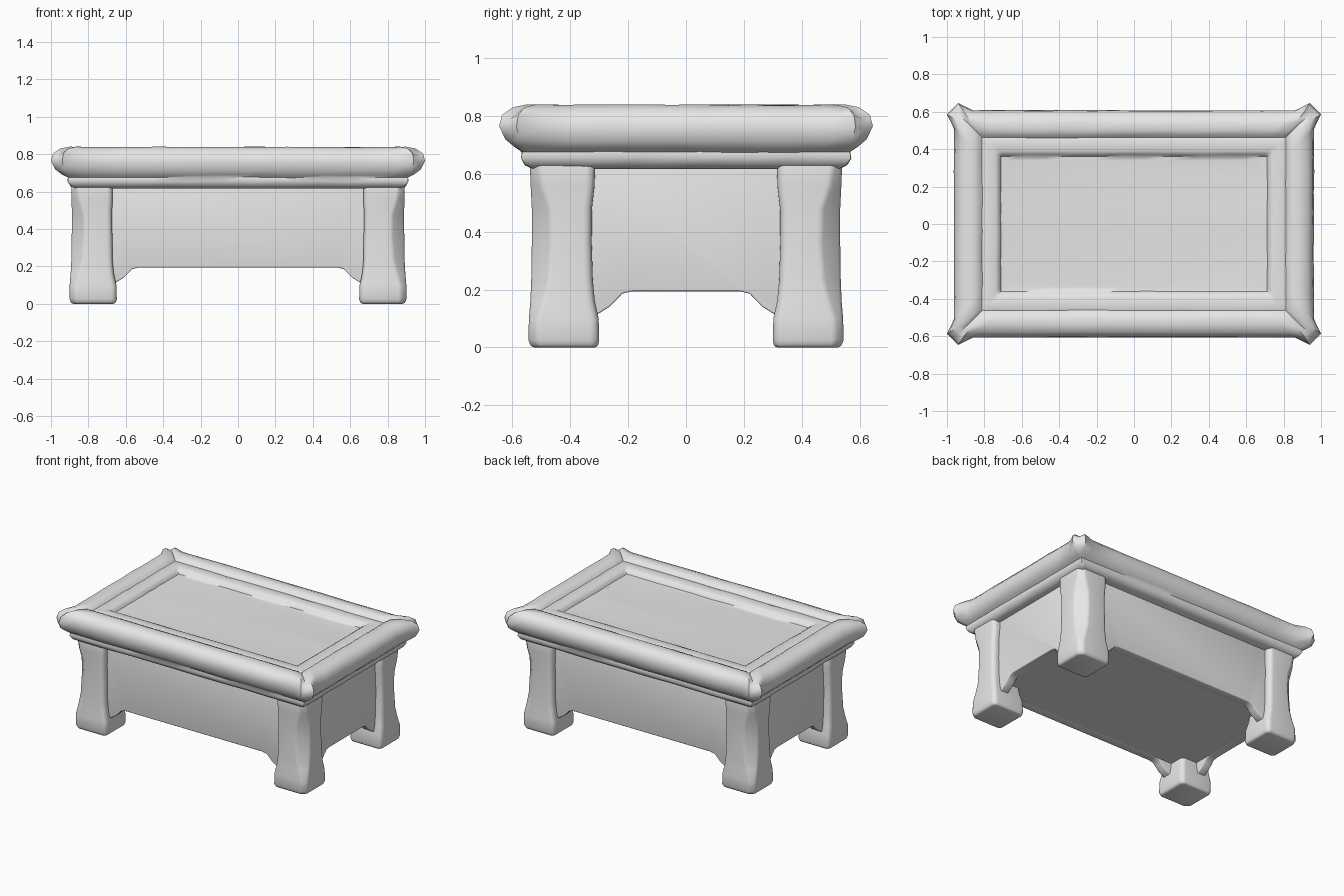
import bpy, bmesh, math, random

if "Cube" in bpy.data.objects:
    bpy.data.objects.remove(bpy.data.objects["Cube"])
random.seed(4)

stone = bpy.data.materials.new("light grey stone")
stone.diffuse_color = (0.8, 0.8, 0.8, 1)
stone.use_nodes = True
stone.node_tree.nodes["Principled BSDF"].inputs["Base Color"].default_value = stone.diffuse_color


def make(name, bm, bevel=0.0, angle=35):
    bmesh.ops.recalc_face_normals(bm, faces=bm.faces)
    me = bpy.data.meshes.new(name)
    bm.to_mesh(me)
    bm.free()
    me.materials.append(stone)
    ob = bpy.data.objects.new(name, me)
    bpy.context.collection.objects.link(ob)
    bpy.ops.object.select_all(action='DESELECT')
    ob.select_set(True)
    bpy.context.view_layer.objects.active = ob
    if bevel:
        m = ob.modifiers.new("soft edges", 'BEVEL')
        m.width, m.segments, m.limit_method = bevel, 3, 'ANGLE'
        m.angle_limit = math.radians(40)
        bpy.ops.object.modifier_apply(modifier=m.name)
    bpy.ops.object.shade_smooth_by_angle(angle=math.radians(angle))
    return ob


def loft(bm, rings):
    loops = [[bm.verts.new(p) for p in r] for r in rings]
    n = len(loops[0])
    for a, b in zip(loops, loops[1:]):
        for i in range(n):
            j = (i + 1) % n
            bm.faces.new((a[i], a[j], b[j], b[i]))
    bm.faces.new(loops[0])
    bm.faces.new(loops[-1])


# Top slab: rectangular rings with forked, notched mitre corners
def ring(hx, hy, z, e, dip, wob):
    key = []
    for sx, sy in ((1, 1), (-1, 1), (-1, -1), (1, -1)):
        c = [(hx, hy - .1, 0), (hx + e, hy - .022, e * .25), (hx + e * .2, hy + e * .2, -dip),
             (hx - .022, hy + e, e * .25), (hx - .1, hy, 0)]
        if sx * sy < 0:
            c.reverse()
        key.append([(sx * x, sy * y, z + dz) for x, y, dz in c])
    pts = []
    for k in range(4):
        pts += key[k]
        a, b = key[k][-1], key[(k + 1) % 4][0]
        for i in range(1, 9):
            t = i / 9
            pts.append([a[d] + (b[d] - a[d]) * t + random.uniform(-wob, wob) for d in range(3)])
    return pts


profile = [  # half x, half y, z, corner flare, mitre dip
    (.87, .53, .618, 0, 0), (.895, .555, .63, 0, 0), (.91, .57, .655, 0, 0),
    (.908, .566, .675, 0, 0), (.93, .58, .688, .01, 0), (.952, .598, .712, .026, 0),
    (.962, .608, .755, .038, 0), (.955, .602, .795, .034, .006), (.93, .578, .825, .02, .014),
    (.89, .54, .838, .008, .016), (.85, .50, .838, 0, .014), (.828, .478, .828, 0, .01),
    (.812, .462, .812, 0, 0), (.795, .445, .817, 0, 0), (.74, .39, .816, 0, 0),
    (.722, .372, .806, 0, 0), (.712, .36, .786, 0, 0), (.69, .34, .784, 0, 0)]
bm = bmesh.new()
loft(bm, [ring(*p, .002) for p in profile])
make("top_slab", bm, angle=50)

# Legs: flared foot, narrower shaft, chamfered outer corner
sections = [  # z, x0, x1, y0, y1, outer chamfer
    (0, .655, .892, .305, .535, .03), (.025, .648, .90, .30, .545, .03),
    (.10, .65, .90, .302, .543, .03), (.16, .664, .895, .315, .538, .045),
    (.23, .67, .891, .322, .535, .06), (.36, .672, .889, .326, .533, .068),
    (.48, .674, .888, .325, .533, .064), (.56, .67, .89, .316, .537, .04),
    (.64, .67, .892, .314, .54, .03)]
for sx in (-1, 1):
    for sy in (-1, 1):
        bm = bmesh.new()
        rings = []
        for z, x0, x1, y0, y1, c in sections:
            k = .018
            loop = [(x0 + k, y0), (x1 - k, y0), (x1, y0 + k), (x1, y1 - c),
                    (x1 - c, y1), (x0 + k, y1), (x0, y1 - k), (x0, y0 + k)]
            rings.append([(sx * x, sy * y, z) for x, y in loop])
        loft(bm, rings)
        make(("front" if sy < 0 else "back") + ("_left" if sx < 0 else "_right") + "_leg",
             bm, .012, 50)

# Closed box body
bm = bmesh.new()
bmesh.ops.create_cube(bm, size=1)
for v in bm.verts:
    v.co = (v.co.x * 1.67, v.co.y * .96, .41 + v.co.z * .43)
make("body_box", bm)


# Aprons with small curved brackets beside the feet
def apron(name, leg, face, along_x, s):
    half = [(leg + .03, .63), (leg + .03, .105), (leg - .01, .115), (leg - .05, .14),
            (leg - .075, .165), (leg - .095, .186), (leg - .13, .194)]
    outline = half + [(-u, z) for u, z in reversed(half)]
    bm = bmesh.new()
    rings = []
    for d in (face - .06, face):
        rings.append([(u, s * d, z) if along_x else (s * d, u, z) for u, z in outline])
    loft(bm, rings)
    make(name, bm, .006)


apron("front_apron", .66, .488, True, -1)
apron("back_apron", .66, .488, True, 1)
apron("left_apron", .315, .842, False, -1)
apron("right_apron", .315, .842, False, 1)
